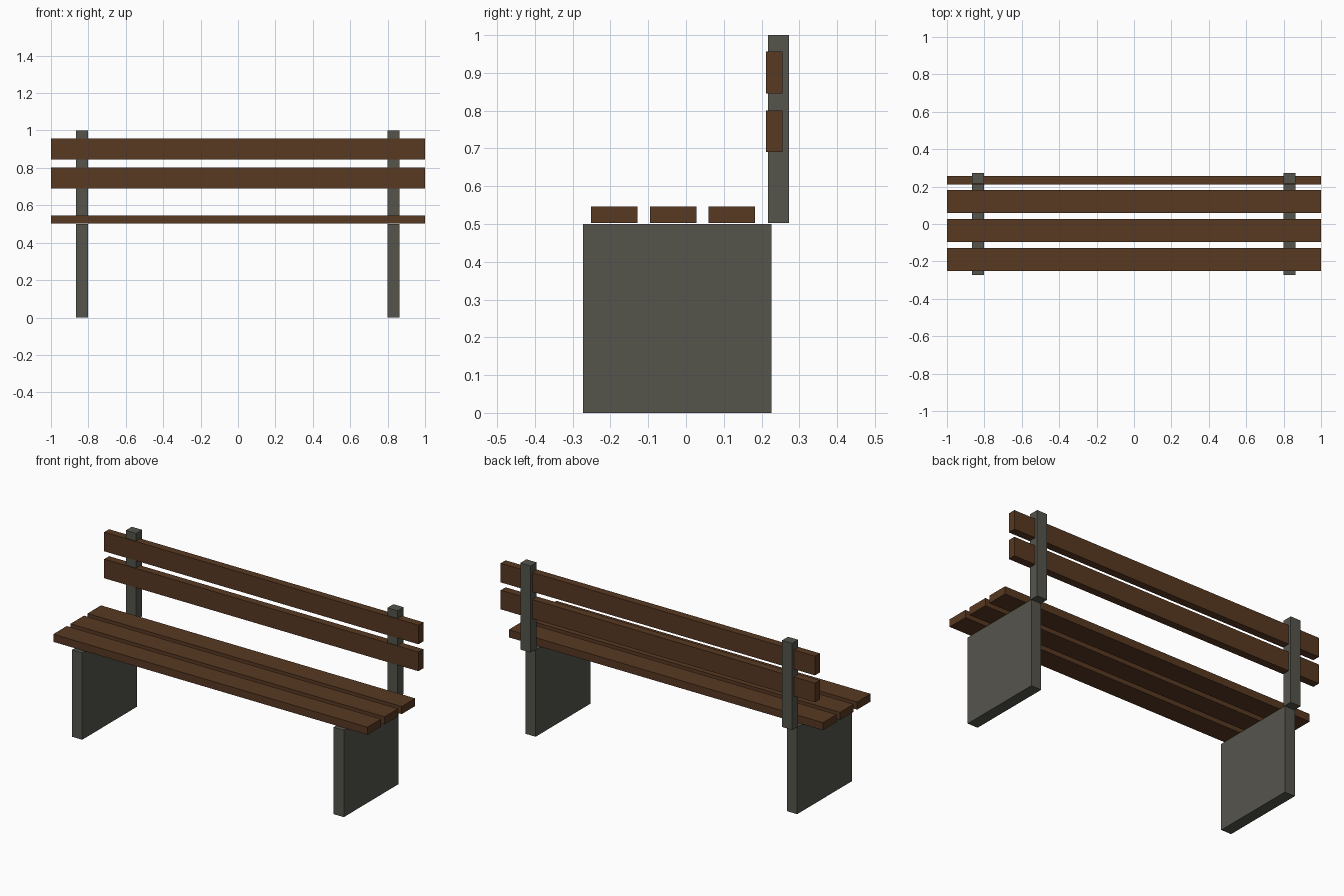
import bpy

if "Cube" in bpy.data.objects:
    bpy.data.objects.remove(bpy.data.objects["Cube"])


def material(name, rgb):
    m = bpy.data.materials.new(name)
    m.diffuse_color = (*rgb, 1.0)
    m.use_nodes = True
    m.node_tree.nodes["Principled BSDF"].inputs["Base Color"].default_value = m.diffuse_color
    return m


wood = material("brown wood", (0.098, 0.041, 0.016))
concrete = material("grey concrete", (0.091, 0.089, 0.073))


def box(name, x, y, z, mat):
    """Box from (min, max) ranges on each axis."""
    bpy.ops.mesh.primitive_cube_add(size=1, location=[(a + b) / 2 for a, b in (x, y, z)])
    ob = bpy.context.object
    ob.name = name
    ob.scale = [b - a for a, b in (x, y, z)]
    bpy.ops.object.transform_apply(location=False, rotation=False, scale=True)
    ob.data.materials.append(mat)
    return ob


# Side supports: leg panel with an upright back post
for side, x in (("left", (-0.866, -0.801)), ("right", (0.799, 0.864))):
    box(f"{side}_leg_panel", x, (-0.272, 0.226), (0.0, 0.5), concrete)
    box(f"{side}_back_post", x, (0.217, 0.272), (0.502, 1.0), concrete)

# Seat slats
for i, y in enumerate((-0.251, -0.095, 0.06)):
    box(f"seat_slat_{i + 1}", (-1, 1), (y, y + 0.123), (0.502, 0.546), wood)

# Backrest slats
for i, z in enumerate((0.691, 0.846)):
    box(f"back_slat_{i + 1}", (-1, 1), (0.212, 0.256), (z, z + 0.11), wood)
